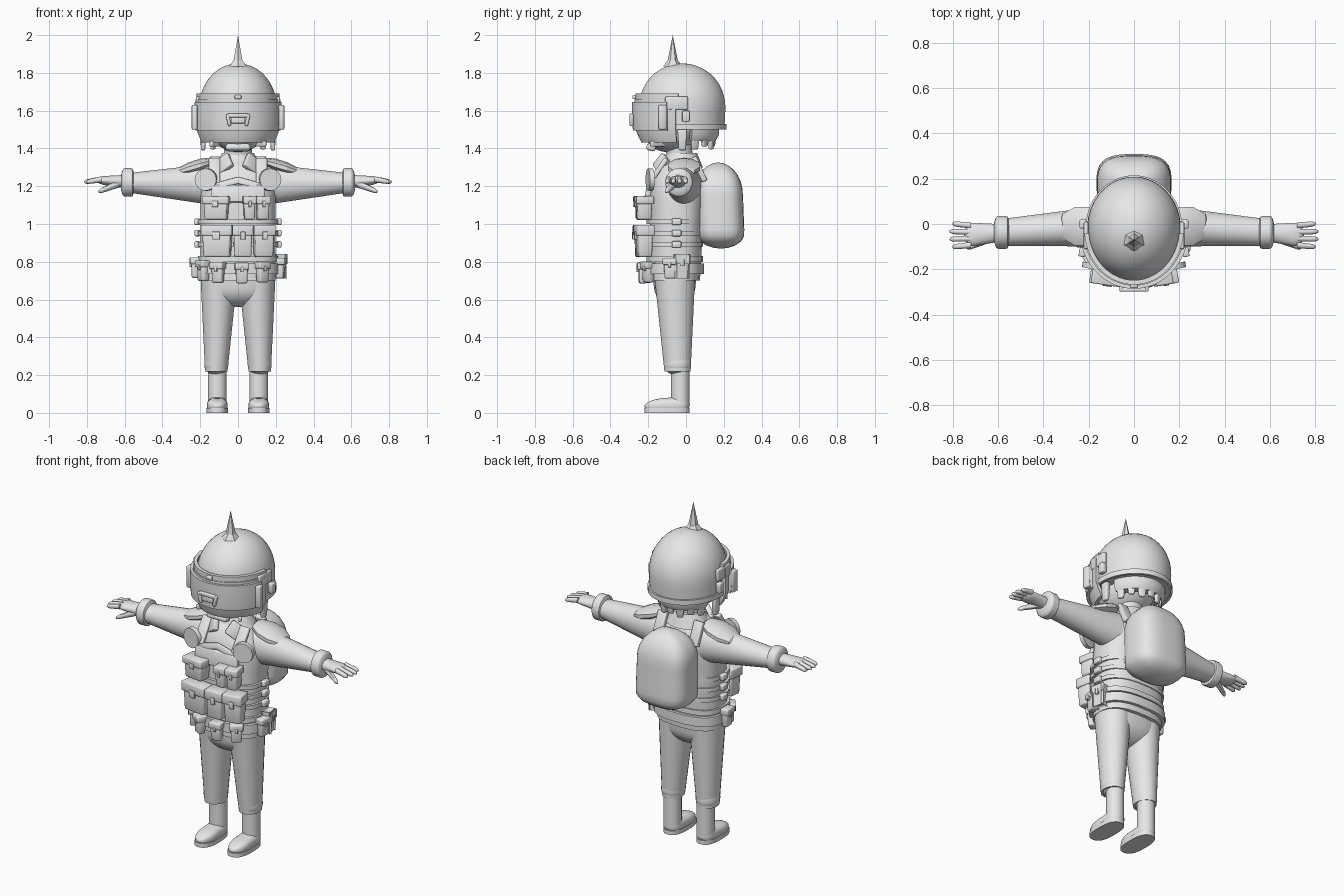
import bpy, bmesh, math
from mathutils import Vector, Matrix, Euler

cube = bpy.data.objects.get("Cube")
if cube:
    bpy.data.objects.remove(cube)

grey = bpy.data.materials.new("plain grey")
grey.use_nodes = True
grey.diffuse_color = (.8, .8, .8, 1)
grey.node_tree.nodes["Principled BSDF"].inputs["Base Color"].default_value = grey.diffuse_color


def finish(name, bm, mirror=False, angle=40):
    bmesh.ops.recalc_face_normals(bm, faces=bm.faces)
    mesh = bpy.data.meshes.new(name)
    bm.to_mesh(mesh)
    bm.free()
    mesh.materials.append(grey)
    obj = bpy.data.objects.new(name, mesh)
    bpy.context.collection.objects.link(obj)
    for other in bpy.context.selected_objects:
        other.select_set(False)
    obj.select_set(True)
    bpy.context.view_layer.objects.active = obj
    bpy.ops.object.shade_smooth_by_angle(angle=math.radians(angle))
    if mirror:
        obj.modifiers.new("Mirror", 'MIRROR')


def skin(rings):
    """Join rings of points with quads and cap both ends."""
    bm = bmesh.new()
    loops = [[bm.verts.new(point) for point in ring] for ring in rings]
    for lower, upper in zip(loops, loops[1:]):
        for i in range(len(lower)):
            bm.faces.new((lower[i - 1], lower[i], upper[i], upper[i - 1]))
    bm.faces.new(loops[0])
    bm.faces.new(loops[-1])
    return bm


def rounding(distance, length):
    """Quarter-circle falloff towards a soft end."""
    if distance >= length:
        return 1
    return max(.05, math.sqrt(1 - (1 - distance / length) ** 2))


def limb(name, start, end, size, end_size=None, soft=(0, 0), power=2, sides=24, steps=16,
         mirror=False, angle=40):
    """Tapered tube along its main axis; soft gives the rounded share of each end."""
    start, end, size = Vector(start), Vector(end), Vector(size)
    end_size = Vector(end_size or size)
    span = end - start
    axis = max(range(3), key=lambda i: abs(span[i]))
    across = [i for i in range(3) if i != axis]
    rings = []
    for step in range(steps + 1):
        t = (1 - math.cos(math.pi * step / steps)) / 2
        radii = size.lerp(end_size, t) * rounding(t, soft[0]) * rounding(1 - t, soft[1])
        ring = []
        for side in range(sides):
            turn = math.tau * (side + .5) / sides
            point = start + span * t
            for i, radius, wave in zip(across, radii, (math.cos(turn), math.sin(turn))):
                point[i] += radius * math.copysign(abs(wave) ** (2 / power), wave)
            ring.append(point)
        rings.append(ring)
    finish(name, skin(rings), mirror, angle)


def band(name, low, high, rx, ry, reach, facing=0, thick=.02, tuck=1, steps=32):
    """Curved plate around the head; tuck narrows its lower edge."""
    middle = low + (high - low) / 3
    outer = [(low, tuck), (middle, 1), (high, 1)]
    profile = [(z, rx * k, ry * k) for z, k in outer]
    profile += [(z, a - thick, b - thick) for z, a, b in reversed(profile)]
    rings = []
    for step in range(steps + 1):
        turn = math.radians(facing + reach * (2 * step / steps - 1))
        rings.append([(a * math.sin(turn), HEAD_Y - b * math.cos(turn), z) for z, a, b in profile])
    finish(name, skin(rings), angle=35)


def placed(loc, rot):
    return Matrix.Translation(loc) @ Euler([math.radians(a) for a in rot]).to_matrix().to_4x4()


def box(name, loc, size, rot=(0, 0, 0), bevel=.006, taper=1, mirror=False):
    bm = bmesh.new()
    bmesh.ops.create_cube(bm, size=1)
    for v in bm.verts:
        if v.co.z < 0:
            v.co.x *= taper
            v.co.y *= taper
    bm.transform(placed(loc, rot) @ Matrix.Diagonal((*size, 1)))
    bmesh.ops.bevel(bm, geom=bm.edges[:], offset=bevel, segments=2, profile=.5, affect='EDGES')
    finish(name, bm, mirror, 50)


def cone(name, loc, base, tip, depth, sides=6, rot=(0, 0, 0), mirror=False):
    bm = bmesh.new()
    bmesh.ops.create_cone(bm, cap_ends=True, segments=sides, radius1=base, radius2=tip,
                          depth=depth, matrix=placed(loc, rot))
    finish(name, bm, mirror, 30)


HEAD_Y = -.02
BODY_Y = -.06
LEG_X = .11


def wrap(name, z, height, width, depth):
    """Strap running all the way round the body."""
    limb(name, (0, BODY_Y, z), (0, BODY_Y, z + height), (width, depth), power=2.6, steps=1)


def pouch(name, loc, size, turn):
    """Tapered pocket with a lid and a pull tab on its outer face."""
    width, depth, height = size
    out = Matrix.Rotation(math.radians(turn), 3, 'Z') @ Vector((0, -depth / 2, 0))
    loc = Vector(loc)
    lift = Vector((0, 0, height / 3))
    rot = (0, 0, turn)
    box(name, loc, size, rot, taper=.9, bevel=.01)
    box(name + "_lid", loc + lift, (width + .01, depth + .015, height / 3), rot)
    box(name + "_tab", loc + out * 1.15 + lift / 2, (width / 4, .012, height / 4), rot, bevel=.003)


# Boots
limb("boot_shaft", (LEG_X, -.03, .04), (LEG_X, -.03, .24), (.05, .05), mirror=True)
limb("boot_foot", (LEG_X, .02, .045), (LEG_X, -.22, .035), (.05, .045), (.058, .035),
     soft=(.2, .4), power=2.6, mirror=True)
limb("sole", (LEG_X, -.1, 0), (LEG_X, -.1, .025), (.058, .12), power=2.6, steps=1, mirror=True)

# Trousers
limb("trouser_leg", (.115, -.045, .22), (.1, BODY_Y, .74), (.06, .07), (.1, .11), mirror=True)
limb("trouser_gather", (.115, -.045, .2), (.115, -.045, .33), (.064, .073), soft=(.4, .5), mirror=True)
limb("hips", (0, BODY_Y, .56), (0, BODY_Y, .76), (.19, .1), (.2, .12), soft=(.5, 0), power=2.4)

# Torso, vest straps and belt
limb("torso", (0, BODY_Y, .7), (0, -.04, 1.36), (.2, .135), (.2, .15), soft=(0, .3), power=2.6)
wrap("belt", .735, .055, .218, .155)
wrap("vest_hem", .8, .03, .212, .15)
for row in range(3):
    z = .88 + row * .06
    wrap("side_strap", z, .024, .212, .15)
    box("strap_buckle", (.215, -.05, z + .012), (.03, .05, .034), mirror=True)
box("chest_panel", (0, -.2, 1.16), (.28, .03, .09), (-8, 0, 0))
box("chest_flap", (.06, -.195, 1.215), (.14, .02, .035), (-12, 15, 0), mirror=True)
box("shoulder_strap", (.125, -.15, 1.28), (.06, .025, .16), (-35, 0, 0), mirror=True)
box("rear_shoulder_strap", (.12, .07, 1.29), (.06, .03, .14), (25, 0, 0), mirror=True)
cone("chest_disc", (.17, -.19, 1.235), .06, .058, .025, 24, (90, 0, 12), mirror=True)

# Neck and collar
limb("neck", (0, -.03, 1.3), (0, -.04, 1.44), (.075, .07), steps=1)
limb("collar", (0, HEAD_Y, 1.3), (0, HEAD_Y, 1.375), (.13, .11), (.085, .08), steps=2)
box("collar_tip", (.07, -.13, 1.32), (.08, .03, .085), (-25, 35, 25), mirror=True)

# Two rows of chest pouches, following the curve of the vest
for z, height, columns in [(1.085, .125, [(-.115, .13), (.06, .06), (.13, .065)]),
                           (.91, .17, [(-.11, .155), (.025, .1), (.135, .105)])]:
    for x, width in columns:
        pouch("front_pouch", (x, -.235 + abs(x) / 10, z), (width, .08, height), 75 * x)

# Pouches spaced around the belt
for turn in (-88, -55, -28, 5, 35, 82, 102):
    a = math.radians(turn)
    pouch("belt_pouch", (.225 * math.sin(a), BODY_Y - .17 * math.cos(a), .77 - .03 * math.cos(a)),
          (.065, .045, .11), turn)

# Backpack
limb("backpack", (0, .185, .87), (0, .17, 1.325), (.168, .128), (.16, .125),
     soft=(.18, .35), power=3, sides=32)

# Sleeves, cuffs and shoulder pads
limb("sleeve", (.14, -.01, 1.21), (.58, -.037, 1.218), (.09, .11), (.06, .052), mirror=True)
limb("cuff", (.548, -.037, 1.22), (.622, -.037, 1.22), (.073, .076), soft=(.2, .3), mirror=True)
limb("shoulder_pad", (.12, -.01, 1.335), (.335, -.01, 1.27), (.09, .035), soft=(.4, .4),
     sides=10, steps=5, mirror=True, angle=25)

# Hands
limb("palm", (.6, -.04, 1.225), (.75, -.048, 1.232), (.04, .035), (.056, .02), soft=(0, .3), mirror=True)
for k in range(4):
    spread = k - 1.5
    limb("finger", (.72, -.05 + spread * .029, 1.237), (.822 - abs(spread) / 80, -.05 + spread * .034, 1.222),
         (.014, .016), (.012, .012), soft=(0, .25), sides=10, steps=8, mirror=True)
limb("thumb", (.63, -.06, 1.215), (.74, -.107, 1.17), (.022, .022), (.012, .012), soft=(0, .2),
     sides=10, steps=8, mirror=True)

# Head, chin strap and hair
limb("head", (0, -.09, 1.38), (0, -.03, 1.7), (.14, .14), (.17, .18), soft=(.35, 0))
box("chin_cup", (0, -.185, 1.405), (.13, .05, .035), (-15, 0, 0), bevel=.012)
box("chin_strap", (.105, -.13, 1.425), (.02, .14, .03), (0, 0, 35), mirror=True)
band("hair", 1.44, 1.53, .175, .195, 75, facing=180, thick=.04, tuck=.9)
for k in range(7):
    turn = 22 * (k - 3)
    a = math.radians(turn)
    box("hair_tuft", (.145 * math.sin(a), HEAD_Y + .165 * math.cos(a), 1.44 + .015 * (k % 2)),
        (.055, .03, .09), (0, 0, -turn), taper=.6)
box("ear_strap", (.185, HEAD_Y, 1.445), (.03, .05, .11), taper=.75, mirror=True)

# Helmet shell, rim and fittings
limb("helmet", (0, HEAD_Y, 1.505), (0, HEAD_Y, 1.85), (.204, .224), (.214, .242), soft=(0, .72), sides=40)
band("helmet_rim", 1.5, 1.53, .214, .235, 100, facing=180, thick=.014)
band("brow_ridge", 1.655, 1.69, .22, .248, 85)
box("brow_stud", (0, -.268, 1.672), (.035, .03, .022), bevel=.005)
box("ear_latch", (.225, 0, 1.57), (.03, .04, .06), mirror=True)
box("hinge_arm", (.212, -.05, 1.64), (.02, .12, .07), mirror=True)

# Spike
cone("spike_base", (0, -.07, 1.85), .05, .028, .03)
cone("spike", (0, -.07, 1.93), .028, 0, .14)

# Face shield
band("face_guard", 1.432, 1.66, .226, .252, 82, tuck=.86)
band("visor", 1.495, 1.645, .242, .266, 72, thick=.03, tuck=.98)
box("visor_end", (.228, -.125, 1.565), (.03, .04, .13), (0, 0, 10), mirror=True)
box("clasp_bar", (0, -.29, 1.575), (.11, .018, .022))
box("clasp_plate", (0, -.288, 1.55), (.07, .014, .035), bevel=.004)
box("clasp_side", (.05, -.288, 1.55), (.018, .022, .065), (0, 12, 0), mirror=True)
